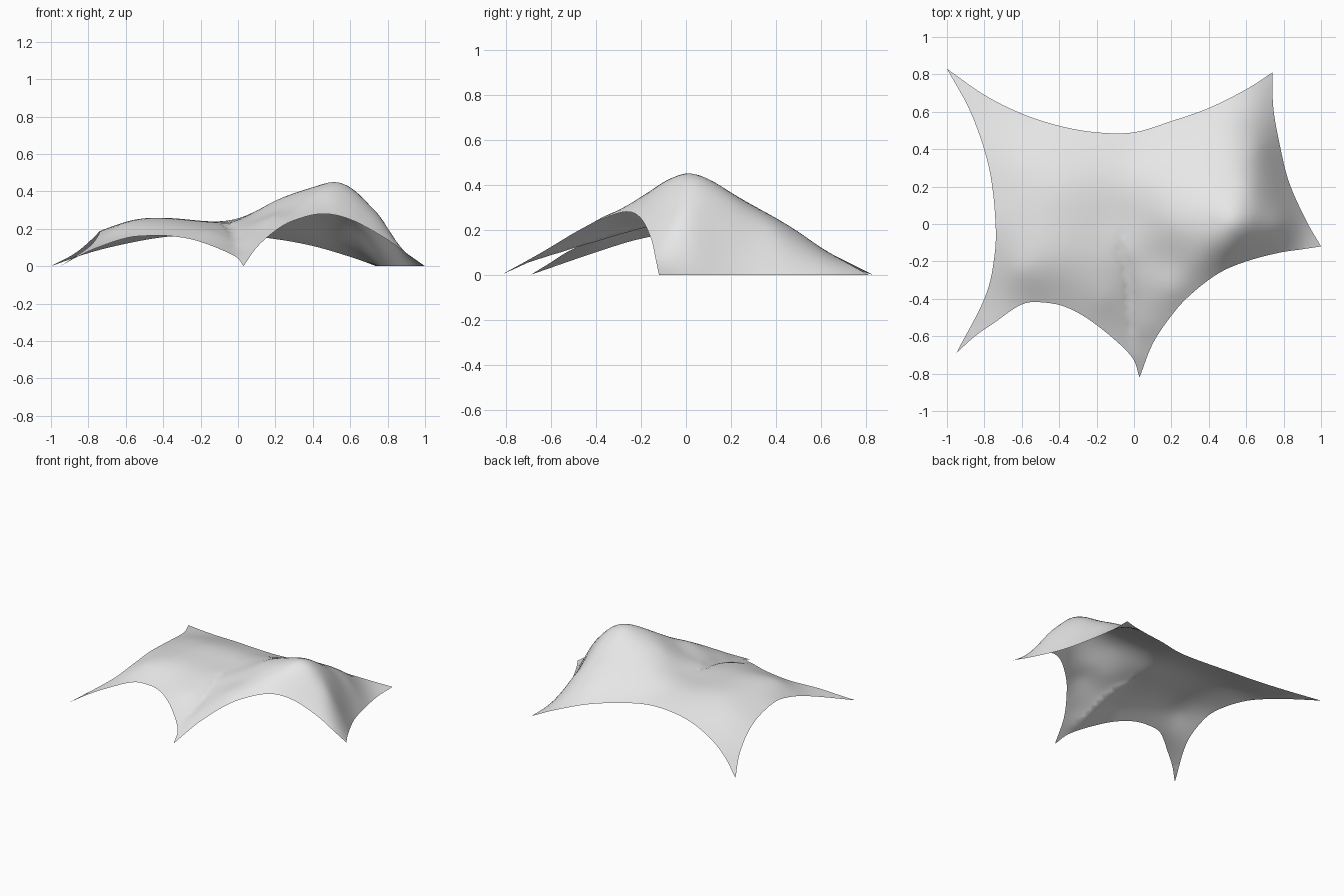
import bpy, bmesh, math
from mathutils import Vector
from mathutils.geometry import delaunay_2d_cdt, intersect_point_line

cube = bpy.data.objects.get("Cube")
if cube:
    bpy.data.objects.remove(cube, do_unlink=True)

# Five scalloped hems of the canopy, counter-clockwise from corner to corner
front_left_hem = [(-.95, -.69, 0), (-.85, -.60, .055), (-.75, -.53, .10), (-.6, -.43, .15),
                  (-.48, -.42, .163), (-.35, -.45, .16), (-.2, -.54, .13), (-.02, -.70, .055),
                  (.03, -.82, 0)]
front_right_hem = [(.03, -.82, 0), (.10, -.64, .10), (.2, -.49, .19), (.3, -.38, .245),
                   (.45, -.265, .28), (.6, -.2, .25), (.77, -.155, .16), (.9, -.135, .07),
                   (1, -.12, 0)]
ground_hem = [(1, -.12, 0), (.92, .02, 0), (.83, .22, 0), (.78, .42, 0), (.745, .62, 0),
              (.74, .81, 0)]
back_hem = [(.74, .81, 0), (.6, .72, .05), (.4, .62, .108), (.2, .55, .145), (0, .49, .165),
            (-.2, .49, .168), (-.4, .525, .155), (-.6, .59, .12), (-.8, .69, .07), (-1, .83, 0)]
left_hem = [(-1, .83, 0), (-.87, .59, .07), (-.775, .3, .15), (-.74, 0, .187), (-.75, -.2, .16),
            (-.80, -.4, .10), (-.95, -.69, 0)]

# Heights of the cloth over the tall side and the low side
tall_side = [(.52, 0, .45), (.6, 0, .42), (.7, 0, .33), (.76, 0, .265), (.82, 0, .17),
             (.42, 0, .428), (.3, 0, .39), (.2, 0, .35), (.1, 0, .295), (.5, .1, .425),
             (.5, .2, .365), (.5, .3, .305), (.5, .4, .25), (.5, .52, .175), (.62, .2, .33),
             (.71, .2, .22), (.66, .4, .175), (.3, .25, .315), (.1, .25, .27), (.5, -.13, .385),
             (.35, -.2, .345), (.2, -.35, .262), (.2, -.2, .295), (.08, -.4, .2),
             (.09, -.2, .25), (.05, -.55, .135), (.8, -.08, .185)]
low_side = [(-.4, 0, .258), (-.4, .2, .25), (-.4, -.2, .248), (-.6, 0, .235), (-.2, 0, .242),
            (-.2, .25, .235), (-.6, -.25, .225), (-.6, .3, .205), (0, .38, .205),
            (-.15, -.2, .23), (-.15, -.4, .185), (0, .1, .255)]
# Valley crease running up from the front corner
crease = [(-.012, -.66, .07), (-.015, -.55, .115), (-.02, -.4, .17), (-.04, -.25, .215),
          (-.065, -.15, .235), (-.04, .04, .24)]


def smooth_path(points, steps):
    """Catmull-Rom curve through the points, without its last point."""
    p = [Vector(q) for q in points]
    p = [2 * p[0] - p[1]] + p + [2 * p[-1] - p[-2]]
    out = []
    for a, b, c, d in zip(p, p[1:], p[2:], p[3:]):
        for i in range(steps):
            t = i / steps
            out.append(.5 * (2 * b + (c - a) * t + (2 * a - 5 * b + 4 * c - d) * t * t
                             + (3 * b - a - 3 * c + d) * t ** 3))
    return out


def kernel(dx, dy):
    r2 = dx * dx + dy * dy
    return r2 * math.log(r2) if r2 > 1e-12 else 0.0


def fit_sheet(points):
    """Solve a thin bending sheet through the points by elimination."""
    n = len(points)
    rows = [[kernel(p[0] - q[0], p[1] - q[1]) for q in points] + [1, p[0], p[1], p[2]]
            for p in points]
    for f in (lambda p: 1, lambda p: p[0], lambda p: p[1]):
        rows.append([f(p) for p in points] + [0, 0, 0, 0])
    size = n + 3
    for c in range(size):
        k = max(range(c, size), key=lambda r: abs(rows[r][c]))
        rows[c], rows[k] = rows[k], rows[c]
        top = rows[c]
        for r in range(c + 1, size):
            f = rows[r][c] / top[c]
            if f:
                rows[r] = [0] * c + [u - f * v for u, v in zip(rows[r][c:], top[c:])]
    w = [0.0] * size
    for r in reversed(range(size)):
        w[r] = (rows[r][size] - sum(rows[r][j] * w[j] for j in range(r + 1, size))) / rows[r][r]
    return w


def inside(x, y, loop):
    hit = False
    for a, b in zip(loop, loop[1:] + loop[:1]):
        if (a.y > y) != (b.y > y) and x < a.x + (y - a.y) / (b.y - a.y) * (b.x - a.x):
            hit = not hit
    return hit


def crease_depth(x, y):
    """Sharp dip along the crease, fading at both of its ends."""
    p = Vector((x, y))
    d = 9
    for a, b in zip(crease, crease[1:]):
        a, b = Vector(a[:2]), Vector(b[:2])
        q, t = intersect_point_line(p, a, b)
        q = a.lerp(b, min(1, max(0, t)))
        d = min(d, (p - q).length)
    fade = math.sin(math.pi * min(1, max(0, (y + .68) / .72)))
    return .025 * fade * math.exp(-d / .035)


# Outline and fitted surface
hem = []
for edge in (front_left_hem, front_right_hem, ground_hem, back_hem, left_hem):
    hem += smooth_path(edge, 6)
for v in hem:
    v.z = max(v.z, 0)
centres = [tuple(v) for v in hem[::3]] + tall_side + low_side + crease
weights = fit_sheet(centres)


def height(x, y):
    z = weights[-3] + weights[-2] * x + weights[-1] * y
    z += sum(w * kernel(x - c[0], y - c[1]) for w, c in zip(weights, centres))
    return max(0.0, z - crease_depth(x, y))


# Interior points: the crease line plus a staggered grid
flat = [v.xy for v in hem]
fold = [Vector(p[:2]).lerp(Vector(q[:2]), i / 5)
        for p, q in zip(crease, crease[1:]) for i in range(5)]
fixed = flat + fold
grid = []
step = .03
for j in range(-28, 29):
    for i in range(-34, 35):
        p = Vector(((i + .5 * (j % 2)) * step, j * step))
        if inside(p.x, p.y, flat) and min((p - q).length_squared for q in fixed) > .018 ** 2:
            grid.append(p)

verts, _, faces, origin, _, _ = delaunay_2d_cdt(
    fixed + grid, [], [list(range(len(flat)))], 1, 1e-5)

# Canopy sheet
bm = bmesh.new()
made = []
for v, src in zip(verts, origin):
    rim = [i for i in src if i < len(hem)]
    made.append(bm.verts.new((v.x, v.y, hem[rim[0]].z if rim else height(v.x, v.y))))
for f in faces:
    bm.faces.new([made[i] for i in f])
bmesh.ops.delete(bm, geom=[v for v in bm.verts if not v.link_faces], context='VERTS')
bm.normal_update()
if sum(f.normal.z for f in bm.faces) < 0:
    bmesh.ops.reverse_faces(bm, faces=bm.faces[:])
for f in bm.faces:
    f.smooth = True
mesh = bpy.data.meshes.new("canopy")
bm.to_mesh(mesh)
bm.free()
canopy = bpy.data.objects.new("canopy", mesh)
bpy.context.collection.objects.link(canopy)

# Plain grey cloth
cloth = bpy.data.materials.new("grey cloth")
cloth.use_nodes = True
colour = (.8, .8, .8, 1)
cloth.diffuse_color = colour
cloth.node_tree.nodes["Principled BSDF"].inputs["Base Color"].default_value = colour
mesh.materials.append(cloth)
